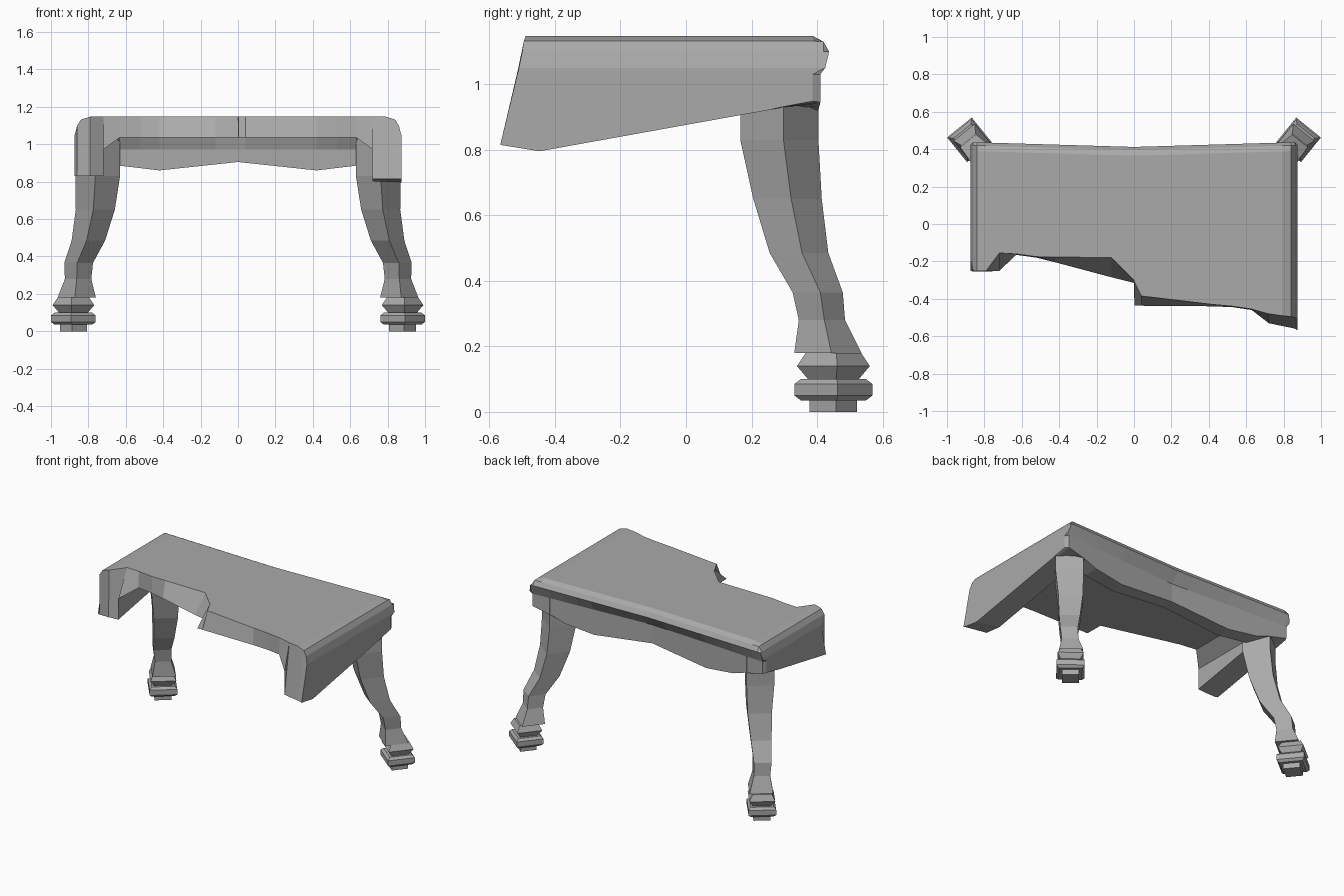
import bpy, bmesh
from math import cos, sin, radians, pi

cube = bpy.data.objects.get("Cube")
if cube:
    bpy.data.objects.remove(cube)

GREY = (0.4, 0.4, 0.4, 1)
grey = bpy.data.materials.new("worn_grey")
grey.use_nodes = True
grey.diffuse_color = GREY
grey.node_tree.nodes["Principled BSDF"].inputs["Base Color"].default_value = GREY


def loft(name, rings):
    """Skin matching closed rings into a capped, flat shaded solid."""
    bm = bmesh.new()
    loops = [[bm.verts.new(p) for p in ring] for ring in rings]
    for a, b in zip(loops, loops[1:]):
        for i in range(len(a)):
            j = (i + 1) % len(a)
            bm.faces.new((a[i], a[j], b[j], b[i]))
    bm.faces.new(loops[0])
    bm.faces.new(loops[-1])
    bmesh.ops.remove_doubles(bm, verts=bm.verts, dist=0.0005)
    bmesh.ops.recalc_face_normals(bm, faces=bm.faces)
    mesh = bpy.data.meshes.new(name)
    bm.to_mesh(mesh)
    bm.free()
    mesh.materials.append(grey)
    obj = bpy.data.objects.new(name, mesh)
    bpy.context.collection.objects.link(obj)
    return obj


def lerp(table, x):
    for (x0, v0), (x1, v1) in zip(table, table[1:]):
        if x <= x1:
            return v0 + (v1 - v0) * (x - x0) / (x1 - x0)
    return table[-1][1]


TOP, UNDER, HAUNCH = 1.147, 1.037, 0.972
RAIL_BOTTOM = [(0, 0.905), (0.42, 0.86), (0.63, 0.885), (0.72, 0.915), (0.88, 0.95)]
EDGE_TOP = [(0, TOP), (0.79, TOP), (0.84, 1.132), (0.86, 1.10), (0.873, 1.05)]


def side_bottom(y):
    return 0.795 + 0.18 * (y + 0.45)


def section(x, y_top, y_low, under):
    """Slab, haunch and back rail in one slice; under=None is a side rail."""
    ax = abs(x)
    cap = lerp(EDGE_TOP, ax)
    bow = 0.025 * (1 - min(ax / 0.85, 1))
    if ax > 0.865:
        bow = 0.012
    rail_y = 0.41 - 2 * bow
    low = lerp(RAIL_BOTTOM, ax)
    if under is None:
        z = [max(0.815, side_bottom(y_low)), side_bottom(y_low + 0.12),
             side_bottom(0.26), side_bottom(0.30), side_bottom(0.30)]
    else:
        z = [under, under, under, HAUNCH, low]
    pts = [(y_top, TOP), (y_low, z[0]), (y_low + 0.12, z[1]), (0.26, z[2]),
           (0.30 - bow, z[3]), (0.30 - bow, z[4]), (rail_y, low), (rail_y, 1.03),
           (0.437 - bow, 1.10), (0.42 - bow, 1.13), (0.39 - bow, TOP)]
    return [(x, y, min(h, cap)) for y, h in pts]


# Broken table top: x, upper and lower front edge, underside height
STATIONS = [
    (-0.873, -0.20, -0.25, None), (-0.86, -0.25, -0.255, None),
    (-0.84, -0.25, -0.255, None), (-0.79, -0.25, -0.255, None),
    (-0.72, -0.155, -0.25, None), (-0.72, -0.155, -0.25, HAUNCH),
    (-0.63, -0.16, -0.165, UNDER), (-0.52, -0.175, -0.18, UNDER),
    (-0.42, -0.176, -0.205, UNDER), (-0.12, -0.18, -0.285, UNDER),
    (0, -0.30, -0.315, UNDER), (0.002, -0.31, -0.437, UNDER),
    (0.04, -0.385, -0.437, UNDER), (0.42, -0.43, -0.44, UNDER),
    (0.53, -0.44, -0.445, UNDER), (0.63, -0.455, -0.46, UNDER),
    (0.72, -0.48, -0.53, HAUNCH), (0.72, -0.48, -0.53, None),
    (0.79, -0.49, -0.545, None), (0.84, -0.495, -0.555, None),
    (0.86, -0.50, -0.56, None), (0.873, -0.51, -0.567, None)]
loft("broken_table_top", [section(*s) for s in STATIONS])

# Curved back legs: height, centre x, centre y, half diagonal
LEG = [(1.03, 0.75, 0.285, 0.12), (0.83, 0.75, 0.285, 0.12),
       (0.65, 0.763, 0.31, 0.105), (0.485, 0.80, 0.345, 0.09),
       (0.365, 0.852, 0.402, 0.077), (0.28, 0.855, 0.415, 0.071),
       (0.18, 0.862, 0.433, 0.103)]
# Collars and foot share one axis: height, half diagonal
FOOT = [(0.18, 0.085), (0.14, 0.112), (0.10, 0.078), (0.10, 0.10),
        (0.085, 0.12), (0.05, 0.12), (0.035, 0.10), (0.035, 0.073), (0, 0.073)]


def diamond(side, z, cx, cy, r):
    turn = [radians(6) + k * pi / 2 for k in range(4)]
    return [(side * (cx + r * cos(t)), cy + r * sin(t), z) for t in turn]


for label, side in (("left", 1), ("right", -1)):
    loft(label + "_back_leg", [diamond(side, *p) for p in LEG])
    loft(label + "_foot", [diamond(side, z, 0.88, 0.45, r) for z, r in FOOT])
